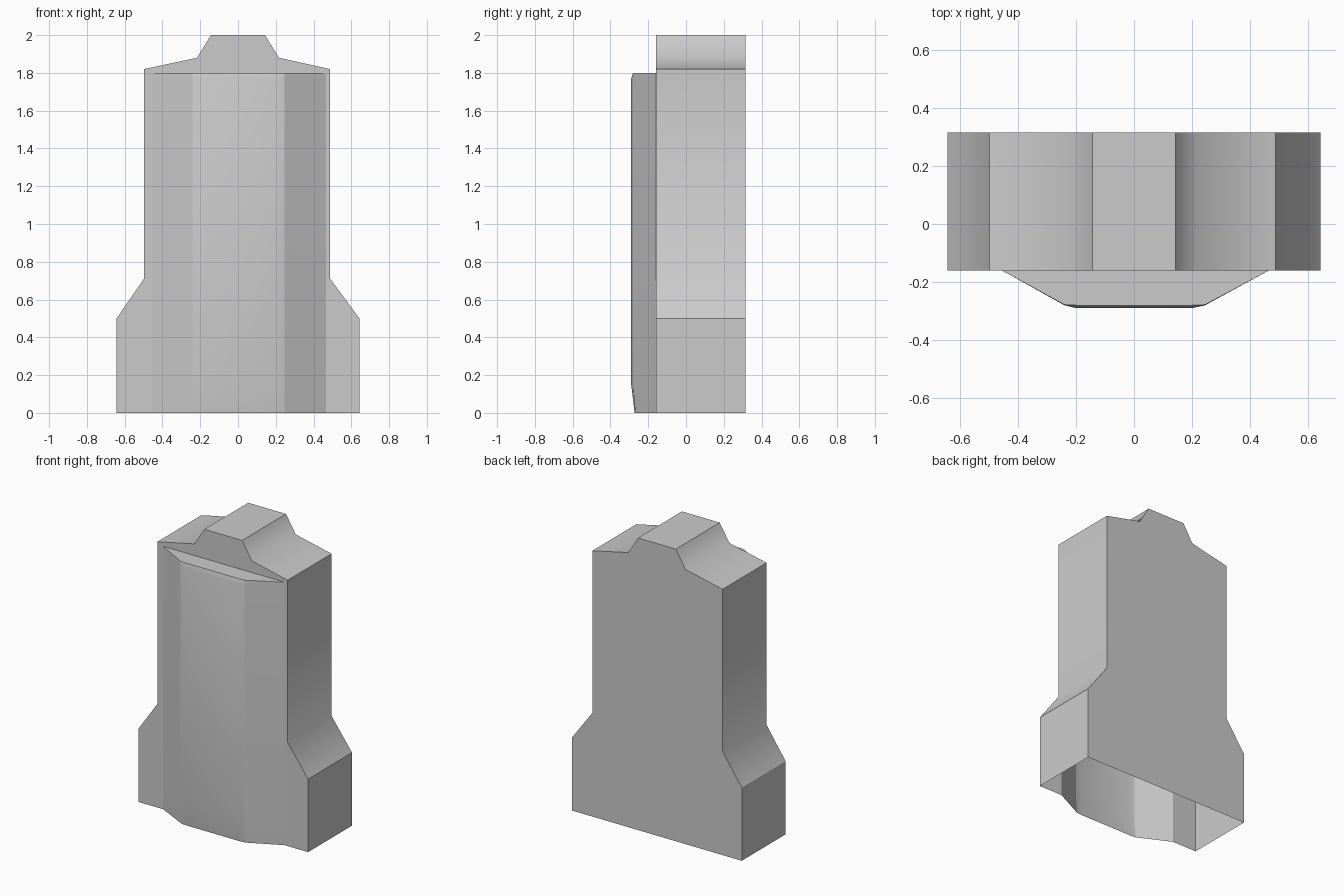
import bpy
import bmesh

cube = bpy.data.objects.get("Cube")
if cube:
    bpy.data.objects.remove(cube, do_unlink=True)

grey = bpy.data.materials.new("plain grey")
grey.use_nodes = True
grey.diffuse_color = (0.6, 0.6, 0.6, 1)
grey.node_tree.nodes["Principled BSDF"].inputs["Base Color"].default_value = (0.6, 0.6, 0.6, 1)

FRONT, BACK = -0.16, 0.315
PANEL_L, PANEL_R, PANEL_TOP = -0.455, 0.465, 1.8


def finish(name, bm):
    mesh = bpy.data.meshes.new(name)
    bm.to_mesh(mesh)
    bm.free()
    mesh.materials.append(grey)
    obj = bpy.data.objects.new(name, mesh)
    bpy.context.collection.objects.link(obj)
    return obj


# Housing: stepped outline extruded in depth, open below and behind the panel
outline = [(0.643, 0), (0.643, 0.5), (0.488, 0.71), (0.488, 1.82), (0.217, 1.88),
           (0.143, 2), (-0.143, 2), (-0.217, 1.88), (-0.498, 1.82), (-0.498, 0.71),
           (-0.643, 0.5), (-0.643, 0)]
bm = bmesh.new()
front = [bm.verts.new((x, FRONT, z)) for x, z in outline]
back = [bm.verts.new((x, BACK, z)) for x, z in outline]
opening = [bm.verts.new((x, FRONT, z)) for x, z in
           [(PANEL_L, 0), (PANEL_L, PANEL_TOP), (PANEL_R, PANEL_TOP), (PANEL_R, 0)]]
bm.faces.new(front + opening)
bm.faces.new(back[::-1])
for i in range(len(outline) - 1):
    bm.faces.new((front[i], back[i], back[i + 1], front[i + 1]))
bmesh.ops.recalc_face_normals(bm, faces=bm.faces)
# Only the inward corners are softly shaded
for f in bm.faces:
    f.smooth = True
for e in bm.edges:
    e.smooth = len(e.link_faces) == 2 and not e.is_convex
finish("housing", bm)

# Front panel: a chamfered skin that tapers in at its foot and top
bm = bmesh.new()
rows = []
for z, edge_y, face_y in [(0, -0.268, -0.272), (0.15, -0.28, -0.29),
                          (1.77, -0.28, -0.29), (PANEL_TOP, -0.278, -0.28)]:
    section = [(PANEL_L, FRONT), (-0.24, edge_y), (-0.2, face_y),
               (0.2, face_y), (0.245, edge_y), (PANEL_R, FRONT)]
    rows.append([bm.verts.new((x, y, z)) for x, y in section])
for low, high in zip(rows, rows[1:]):
    for i in range(len(low) - 1):
        bm.faces.new((low[i], low[i + 1], high[i + 1], high[i]))
cap = bm.faces.new(rows[-1])
bmesh.ops.recalc_face_normals(bm, faces=bm.faces)
for f in bm.faces:
    f.smooth = True
for e in bm.edges:
    if cap in e.link_faces:
        e.smooth = False
for low, high in zip(rows, rows[1:]):
    for i in (1, 4):
        bm.edges.get((low[i], high[i])).smooth = False
finish("front_panel", bm)
